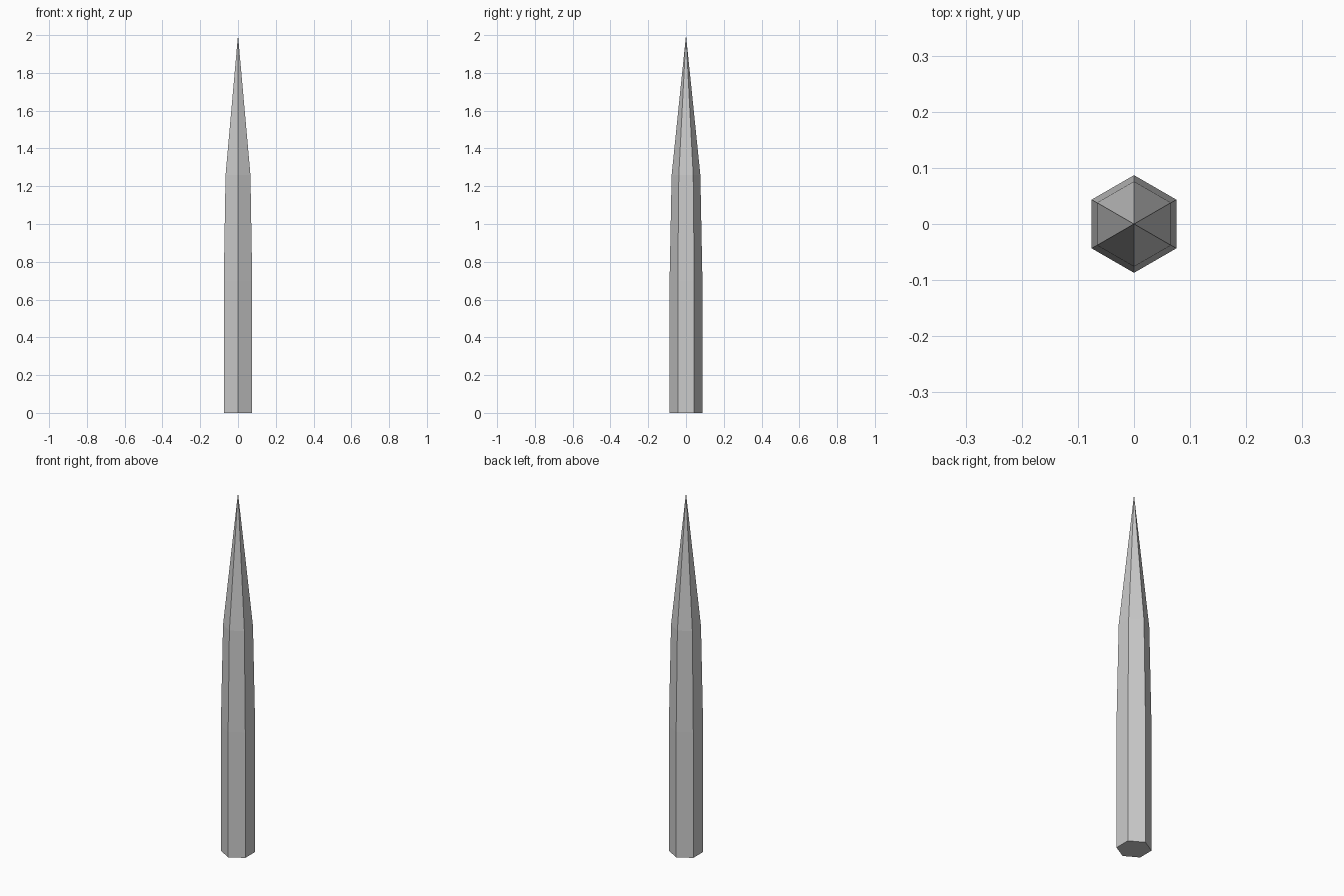
import bpy, bmesh, math

if "Cube" in bpy.data.objects:
    bpy.data.objects.remove(bpy.data.objects["Cube"])

SIDES = 6
# Profile as (radius, height); the last ring closes to a point
PROFILE = [(0.087, 0.0), (0.087, 0.70), (0.076, 1.26)]
TIP_HEIGHT = 2.0


def ring(bm, radius, z):
    # Corners point along +y and -y
    angles = [math.pi / 2 + 2 * math.pi * i / SIDES for i in range(SIDES)]
    return [bm.verts.new((radius * math.cos(a), radius * math.sin(a), z)) for a in angles]


# Hexagonal spike: straight shaft, slight taper, long pointed tip
bm = bmesh.new()
rings = [ring(bm, r, z) for r, z in PROFILE]
tip = bm.verts.new((0, 0, TIP_HEIGHT))
bm.faces.new(rings[0][::-1])
for i in range(SIDES):
    j = (i + 1) % SIDES
    for low, high in zip(rings, rings[1:]):
        bm.faces.new((low[i], low[j], high[j], high[i]))
    bm.faces.new((rings[-1][i], rings[-1][j], tip))

mesh = bpy.data.meshes.new("spike")
bm.to_mesh(mesh)
bm.free()
spike = bpy.data.objects.new("spike", mesh)
bpy.context.collection.objects.link(spike)
